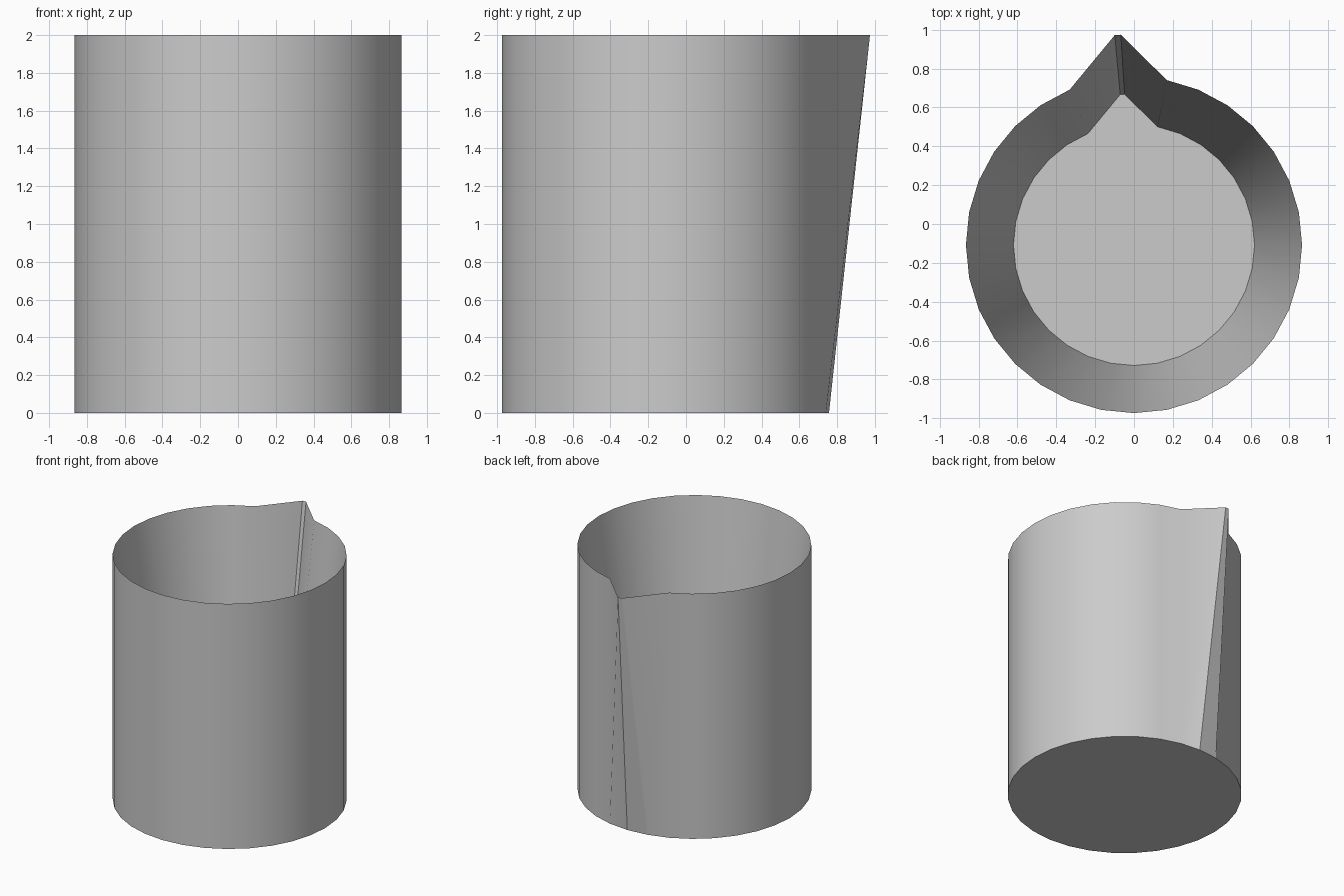
import bpy, bmesh, math

if "Cube" in bpy.data.objects:
    bpy.data.objects.remove(bpy.data.objects["Cube"])

SIDES, RADIUS, CY = 32, 0.865, -0.108
HEIGHT, FLOOR_Z, INSET = 2.0, 0.1, 0.717

# round profile, starting at the front
circle = [(RADIUS * math.sin(2 * math.pi * k / SIDES),
           CY - RADIUS * math.cos(2 * math.pi * k / SIDES)) for k in range(SIDES)]

# rim profile: two back points pulled out and pinched into a spout
rim = list(circle)
rim[SIDES // 2] = (-0.068, 0.974)
rim[SIDES // 2 + 1] = (-0.099, 0.972)

# cavity floor: rim shrunk towards the axis
floor = [(x * INSET, CY + (y - CY) * INSET) for x, y in rim]

bm = bmesh.new()


def ring(points, z):
    return [bm.verts.new((x, y, z)) for x, y in points]


def bridge(a, b):
    for i in range(SIDES):
        j = (i + 1) % SIDES
        bm.faces.new((a[i], a[j], b[j], b[i]))


# base, outer wall, sharp rim, tapering inner wall, floor
base_ring = ring(circle, 0)
rim_ring = ring(rim, HEIGHT)
floor_ring = ring(floor, FLOOR_Z)
bm.faces.new(base_ring[::-1])
bridge(base_ring, rim_ring)
bridge(rim_ring, floor_ring)
bm.faces.new(floor_ring)
bmesh.ops.recalc_face_normals(bm, faces=bm.faces[:])

mesh = bpy.data.meshes.new("beaker")
bm.to_mesh(mesh)
bm.free()
beaker = bpy.data.objects.new("beaker", mesh)
bpy.context.collection.objects.link(beaker)

# smooth walls, crisp rim and spout
bpy.context.view_layer.objects.active = beaker
beaker.select_set(True)
bpy.ops.object.shade_smooth_by_angle(angle=math.radians(30))
